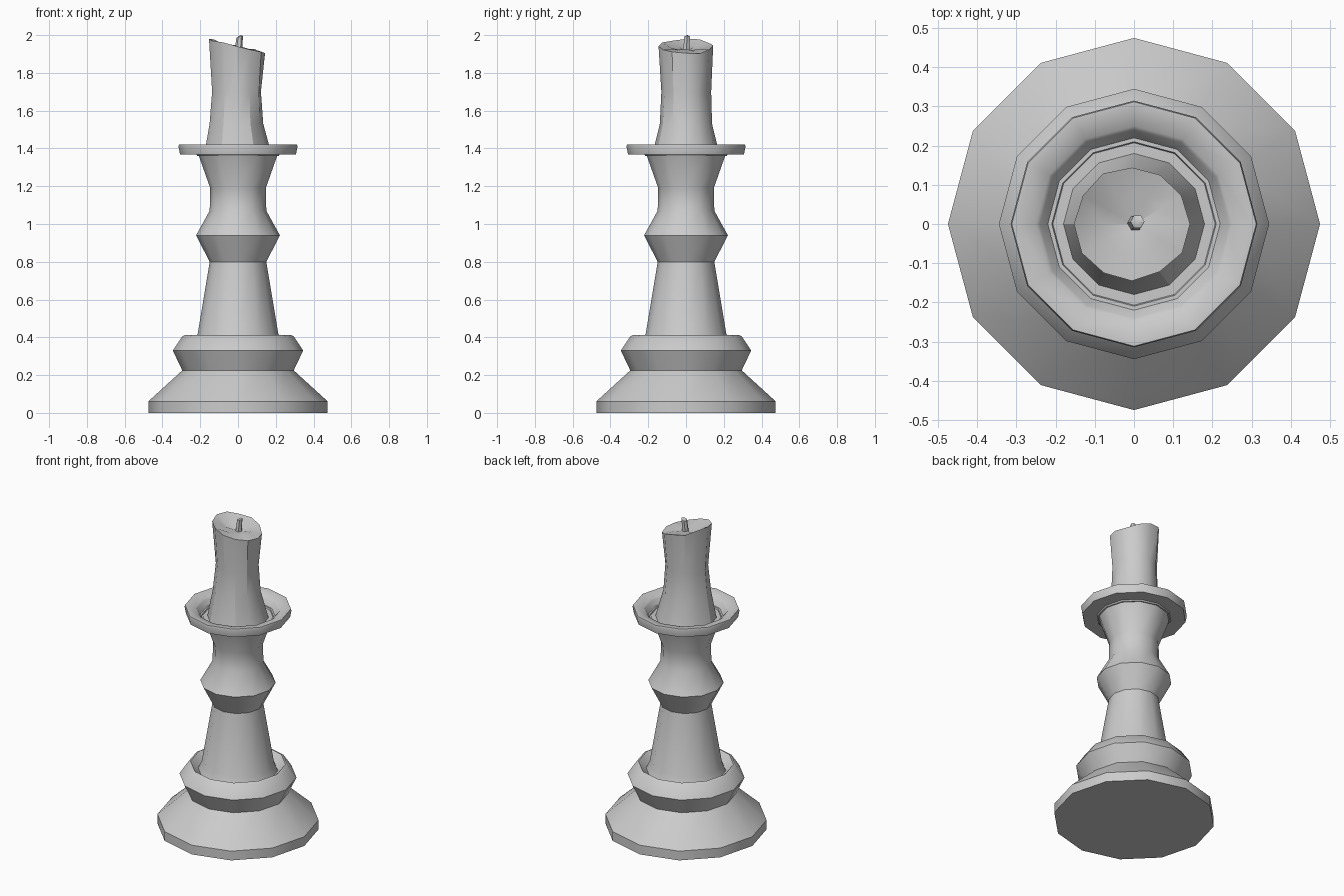
import bpy, bmesh, math, random

cube = bpy.data.objects.get("Cube")
if cube:
    bpy.data.objects.remove(cube, do_unlink=True)

random.seed(4)
SIDES = 12

grey = bpy.data.materials.new("plain grey")
grey.use_nodes = True
grey.diffuse_color = (0.6, 0.6, 0.6, 1)
grey.node_tree.nodes["Principled BSDF"].inputs["Base Color"].default_value = (0.6, 0.6, 0.6, 1)


def lathe(name, profile, sides=SIDES, shape=None, angle=35):
    """Spin (radius, height) rows into a solid; a zero radius closes to a point."""
    bm = bmesh.new()
    rows = []
    for level, (r, z) in enumerate(profile):
        row = []
        for i in range(sides if r > 0 else 1):
            a = 2 * math.pi * i / sides
            co = (r * math.cos(a), r * math.sin(a), z)
            row.append(bm.verts.new(shape(level, i, co) if shape else co))
        rows.append(row)
    for low, high in zip(rows, rows[1:]):
        for i in range(sides):
            j = (i + 1) % sides
            if len(low) == 1:
                bm.faces.new((low[0], high[j], high[i]))
            elif len(high) == 1:
                bm.faces.new((low[i], low[j], high[0]))
            else:
                bm.faces.new((low[i], low[j], high[j], high[i]))
    bmesh.ops.recalc_face_normals(bm, faces=bm.faces)
    mesh = bpy.data.meshes.new(name)
    bm.to_mesh(mesh)
    bm.free()
    mesh.materials.append(grey)
    obj = bpy.data.objects.new(name, mesh)
    bpy.context.collection.objects.link(obj)
    bpy.ops.object.select_all(action='DESELECT')
    obj.select_set(True)
    bpy.context.view_layer.objects.active = obj
    bpy.ops.object.shade_smooth_by_angle(angle=math.radians(angle))
    return obj


# Holder: foot, collar, shaft, knop, neck and drip dish in one turned profile
lathe("candle_holder", [
    (0, 0), (0.475, 0), (0.475, 0.06), (0.465, 0.07),
    (0.295, 0.225), (0.345, 0.33), (0.295, 0.405), (0.28, 0.412),
    (0.235, 0.37), (0.213, 0.42),
    (0.15, 0.80), (0.222, 0.94), (0.15, 1.07), (0.147, 1.19),
    (0.21, 1.368), (0.307, 1.368), (0.315, 1.41), (0.312, 1.422), (0.30, 1.422),
    (0.25, 1.41), (0.24, 1.40), (0.215, 1.36), (0, 1.36)])


# Candle: uneven wax column with a slanted, sunken top
def wax(level, i, co):
    x, y, z = co
    if level in (2, 3, 4):
        k = random.uniform(0.96, 1.03)
        x, y = x * k - 0.005, y * k
    if level == 4:
        z -= 0.28 * x + random.uniform(-0.008, 0.008)
    if level == 5:
        z -= 0.1 * x + random.uniform(-0.012, 0.012)
    return x, y, z


lathe("candle", [(0, 1.36), (0.18, 1.36), (0.142, 1.53), (0.13, 1.70),
                 (0.145, 1.938), (0.08, 1.925), (0, 1.915)], shape=wax, angle=31)


# Wick: thin stub, bent a little toward the back
def bend(level, i, co):
    x, y, z = co
    return x + 0.003 * level, y + 0.002 * level, z + (0.3 * x if level == 3 else 0)


lathe("wick", [(0, 1.91), (0.021, 1.91), (0.018, 1.96), (0.018, 1.99), (0, 2.0)],
      sides=6, shape=bend)
